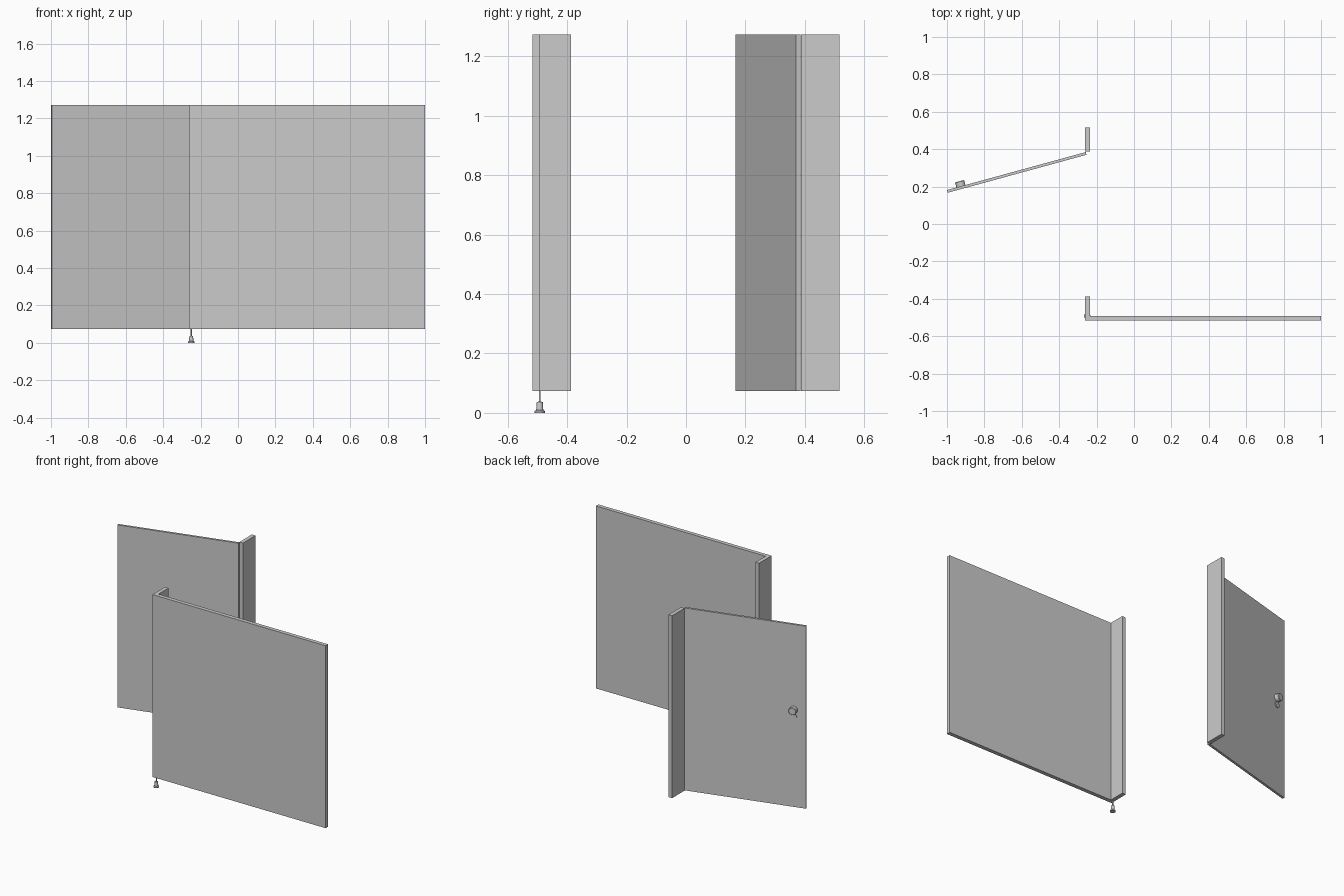
import bpy, math
from mathutils import Matrix

if "Cube" in bpy.data.objects:
    bpy.data.objects.remove(bpy.data.objects["Cube"])

Z0, Z1 = 0.073, 1.273


def box(name, lo, hi, matrix=Matrix()):
    """Axis-aligned slab between two corners, optionally moved by a matrix."""
    v = [(x, y, z) for x in (lo[0], hi[0]) for y in (lo[1], hi[1]) for z in (lo[2], hi[2])]
    f = [(0, 1, 3, 2), (4, 6, 7, 5), (0, 4, 5, 1), (2, 3, 7, 6), (0, 2, 6, 4), (1, 5, 7, 3)]
    return mesh(name, v, f, matrix)


def mesh(name, v, f, matrix):
    me = bpy.data.meshes.new(name)
    me.from_pydata(v, [], f)
    ob = bpy.data.objects.new(name, me)
    bpy.context.collection.objects.link(ob)
    ob.matrix_world = matrix
    return ob


def lathe(name, profile, sides, matrix):
    """Turned solid around local z from (radius, height) pairs, bottom to top."""
    v = [(r * math.cos(2 * math.pi * i / sides), r * math.sin(2 * math.pi * i / sides), z)
         for r, z in profile for i in range(sides)]
    f = [(k * sides + i, k * sides + (i + 1) % sides,
          (k + 1) * sides + (i + 1) % sides, (k + 1) * sides + i)
         for k in range(len(profile) - 1) for i in range(sides)]
    f.append(tuple(reversed(range(sides))))
    f.append(tuple(range(len(v) - sides, len(v))))
    ob = mesh(name, v, f, matrix)
    bpy.ops.object.select_all(action='DESELECT')
    ob.select_set(True)
    bpy.context.view_layer.objects.active = ob
    bpy.ops.object.shade_smooth_by_angle(angle=math.radians(35))
    return ob


# Side partition and the two front pilasters
box("side_partition", (-0.235, -0.517, Z0), (1.0, -0.491, Z1))
box("partition_pilaster", (-0.261, -0.517, Z0), (-0.235, -0.387, Z1))
box("hinge_pilaster", (-0.261, 0.387, Z0), (-0.235, 0.517, Z1))

# Door, hinged beside the far pilaster and swung open
door = Matrix.Translation((-0.254, 0.370, 0)) @ Matrix.Rotation(math.radians(15.3), 4, 'Z')
box("door", (-0.769, 0, Z0), (0, 0.015, Z1), door)

# Latch knob and smaller indicator disc on the door's outer face
out = Matrix.Rotation(math.radians(-90), 4, 'X')
lathe("latch_knob", [(0.025, 0), (0.025, 0.026), (0.022, 0.029)], 16,
      door @ Matrix.Translation((-0.692, 0.014, 0.712)) @ out)
lathe("latch_disc", [(0.020, 0), (0.020, 0.006)], 16,
      door @ Matrix.Translation((-0.692, 0.014, 0.667)) @ out)

# Adjustable foot under the partition corner
lathe("foot", [(0.017, 0), (0.017, 0.006), (0.012, 0.010), (0.010, 0.037),
               (0.003, 0.038), (0.003, Z0 + 0.005)], 24,
      Matrix.Translation((-0.250, -0.492, 0)))
